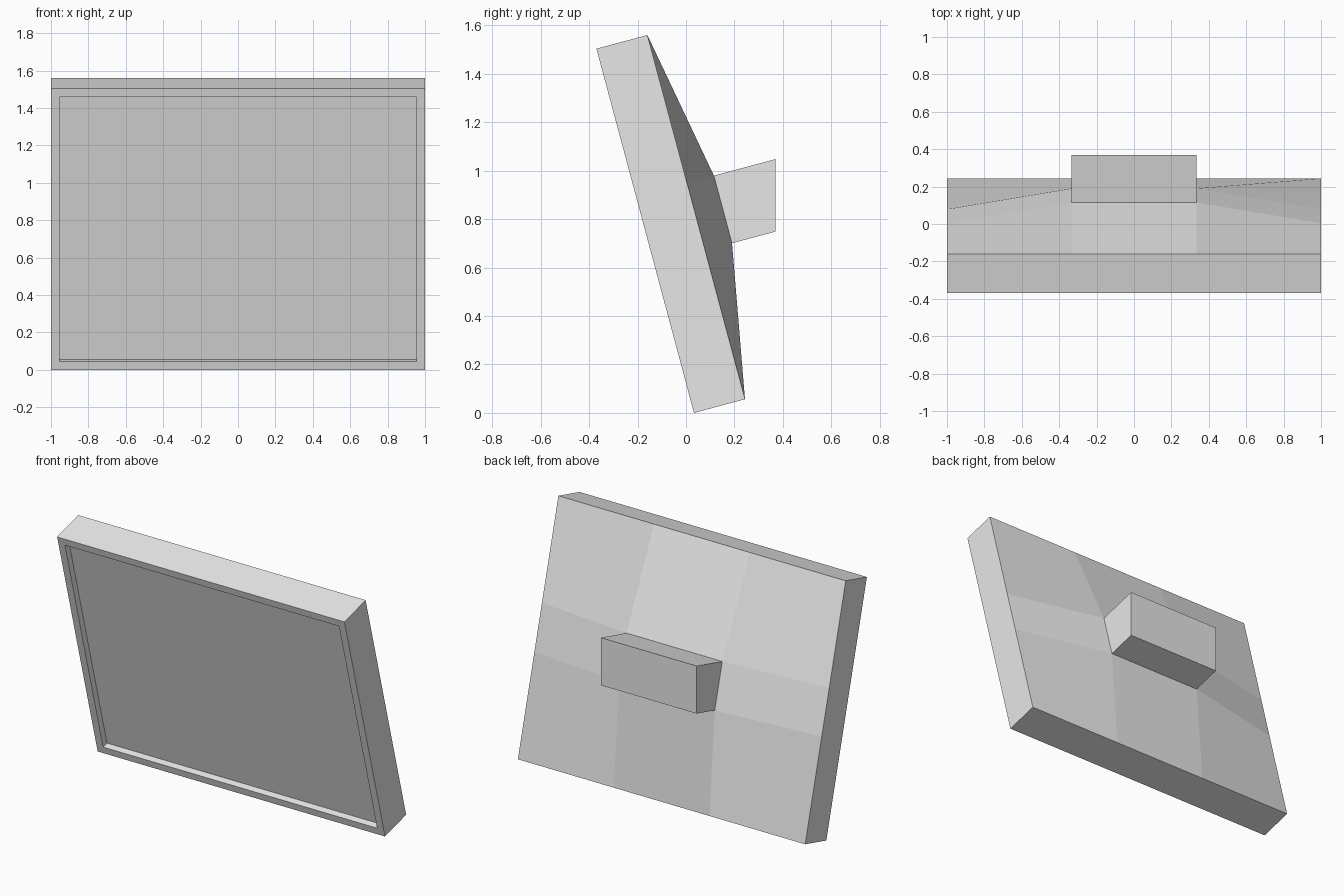
import bpy
import bmesh
import math
from mathutils import Matrix

cube = bpy.data.objects.get("Cube")
if cube:
    bpy.data.objects.remove(cube)

TILT = math.radians(15)
WIDTH, HEIGHT, DEPTH = 2.0, 1.557, 0.218
BULGE = 0.115                       # how far the back swells at its middle
BACK_Y = 0.37                       # vertical end of the mount block
BASE_Y = 0.033                      # front bottom edge
BORDER, RECESS = 0.046, 0.04

grey = bpy.data.materials.new("plain_grey")
grey.use_nodes = True
grey.diffuse_color = (0.8, 0.8, 0.8, 1)
grey.node_tree.nodes["Principled BSDF"].inputs["Base Color"].default_value = (0.8, 0.8, 0.8, 1)

bm = bmesh.new()

# Back shell: three by three panels whose middle panel stands proud
columns = [-WIDTH / 2, -WIDTH / 6, WIDTH / 6, WIDTH / 2]
rows = [0, 0.636, 0.925, HEIGHT]
grid = [[bm.verts.new((x, DEPTH + (BULGE if i in (1, 2) and j in (1, 2) else 0), z))
         for j, z in enumerate(rows)] for i, x in enumerate(columns)]
panels = {}
for i in range(3):
    for j in range(3):
        panels[i, j] = bm.faces.new((grid[i + 1][j], grid[i][j],
                                     grid[i][j + 1], grid[i + 1][j + 1]))

# Side walls and flat front
rim = [e for e in bm.edges if e.is_boundary]
walls = bmesh.ops.extrude_edge_only(bm, edges=rim)["geom"]
for v in walls:
    if isinstance(v, bmesh.types.BMVert):
        v.co.y = 0
front_edges = [e for e in bm.edges if e.is_boundary]
front = bmesh.ops.edgeloop_fill(bm, edges=front_edges)["faces"]
bmesh.ops.recalc_face_normals(bm, faces=bm.faces[:])

# Bezel around the sunken screen: narrow inset, then a straight step back
bmesh.ops.inset_region(bm, faces=front, thickness=BORDER, use_even_offset=True)
screen = bmesh.ops.extrude_face_region(bm, geom=front)["geom"]
bmesh.ops.delete(bm, geom=front, context='FACES_ONLY')
for v in screen:
    if isinstance(v, bmesh.types.BMVert):
        v.co.y = RECESS

# Mount block pulled from the middle panel, cut off vertically
middle = panels[1, 1]
block = bmesh.ops.extrude_face_region(bm, geom=[middle])["geom"]
bmesh.ops.delete(bm, geom=[middle], context='FACES_ONLY')
for v in block:
    if isinstance(v, bmesh.types.BMVert):
        v.co.y = (BACK_Y - BASE_Y + math.sin(TILT) * v.co.z) / math.cos(TILT)

bmesh.ops.recalc_face_normals(bm, faces=bm.faces[:])

# Lean the whole panel forward
bm.transform(Matrix.Translation((0, BASE_Y, 0)) @ Matrix.Rotation(TILT, 4, 'X'))

mesh = bpy.data.meshes.new("tilted_screen")
bm.to_mesh(mesh)
bm.free()
mesh.materials.append(grey)
bpy.context.collection.objects.link(bpy.data.objects.new("tilted_screen", mesh))
